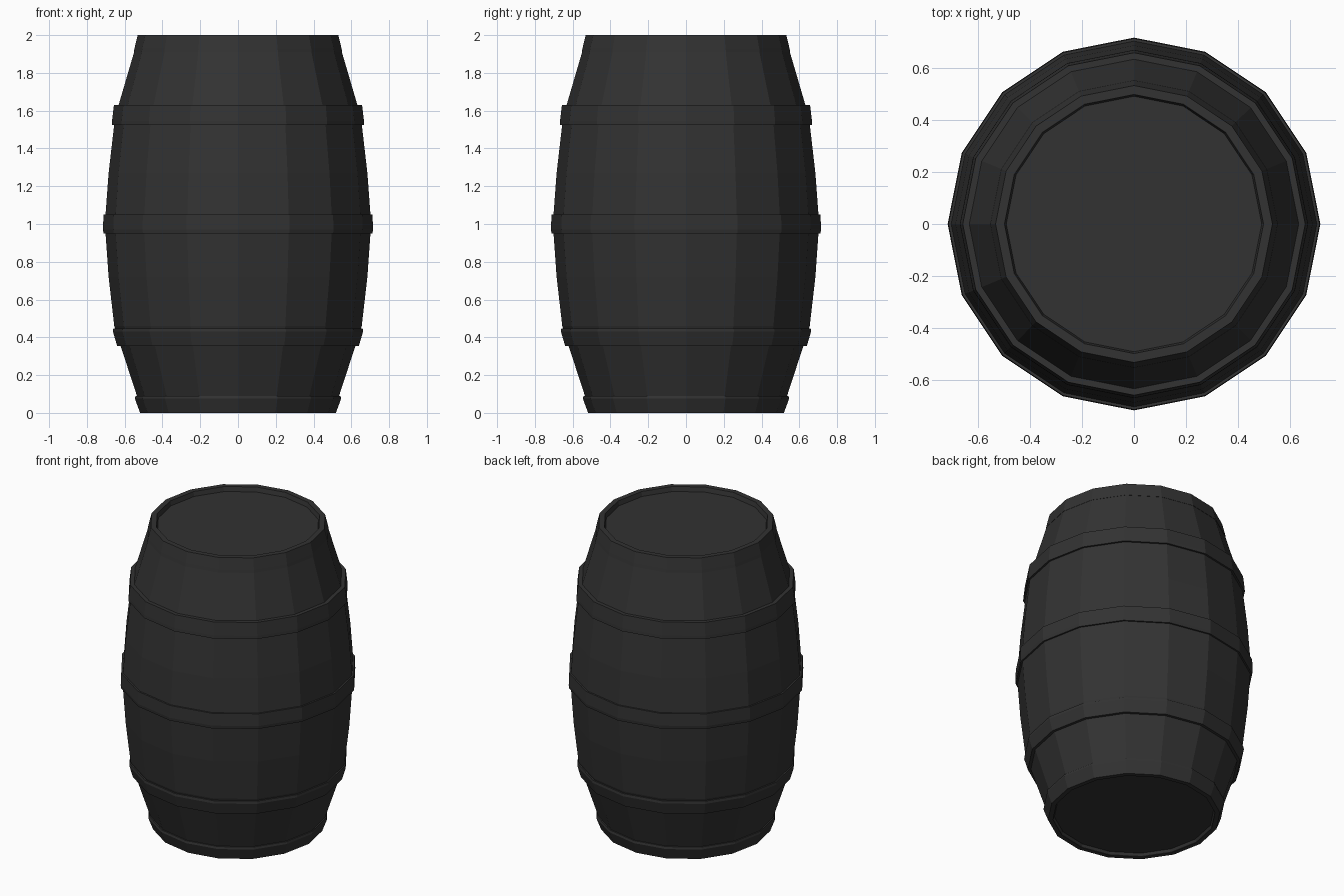
import bpy, bmesh, math

if "Cube" in bpy.data.objects:
    bpy.data.objects.remove(bpy.data.objects["Cube"])

SIDES = 16

def material(name, v):
    m = bpy.data.materials.new(name)
    m.diffuse_color = (v, v, v, 1)
    m.use_nodes = True
    m.node_tree.nodes["Principled BSDF"].inputs["Base Color"].default_value = m.diffuse_color
    return m

charcoal = material("charcoal", 0.032)

def lathe(name, profile, closed=False):
    """Spin (radius, z) points into a flat-faced shell; open profiles get capped ends."""
    bm = bmesh.new()
    rings = []
    for r, z in profile:
        rings.append([bm.verts.new((r * math.cos(2 * math.pi * i / SIDES),
                                    r * math.sin(2 * math.pi * i / SIDES), z))
                      for i in range(SIDES)])
    n = len(rings)
    for k in range(n if closed else n - 1):
        a, b = rings[k], rings[(k + 1) % n]
        for i in range(SIDES):
            j = (i + 1) % SIDES
            bm.faces.new((a[i], a[j], b[j], b[i]))
    if not closed:
        bm.faces.new(rings[0][::-1])
        bm.faces.new(rings[-1])
    bmesh.ops.recalc_face_normals(bm, faces=bm.faces)
    me = bpy.data.meshes.new(name)
    bm.to_mesh(me)
    bm.free()
    me.materials.append(charcoal)
    ob = bpy.data.objects.new(name, me)
    bpy.context.collection.objects.link(ob)
    return ob

# Staved body with recessed lids at both ends
lathe("barrel_body", [
    (0.48, 0.02), (0.49, 0.0), (0.51, 0.0), (0.535, 0.09), (0.62, 0.35),
    (0.655, 0.46), (0.685, 0.72), (0.702, 0.96), (0.702, 1.04),
    (0.685, 1.27), (0.655, 1.53), (0.632, 1.63), (0.55, 1.91),
    (0.527, 2.0), (0.497, 2.0), (0.49, 1.97)])

# Hoops: bottom z, bottom radius, (middle z, radius), top z, top radius
hoops = {
    "bottom_hoop": [(0.518, 0.0), (0.546, 0.075), (0.543, 0.09)],
    "lower_hoop": [(0.640, 0.355), (0.662, 0.43), (0.660, 0.447)],
    "middle_hoop": [(0.712, 0.95), (0.715, 0.97), (0.712, 1.05)],
    "upper_hoop": [(0.668, 1.525), (0.667, 1.545), (0.657, 1.63)],
    "top_hoop": [(0.552, 1.91), (0.548, 1.93), (0.531, 2.0)],
}
for name, outer in hoops.items():
    inner = [(r - 0.03, z) for r, z in (outer[-1], outer[0])]
    lathe(name, outer + inner, closed=True)
